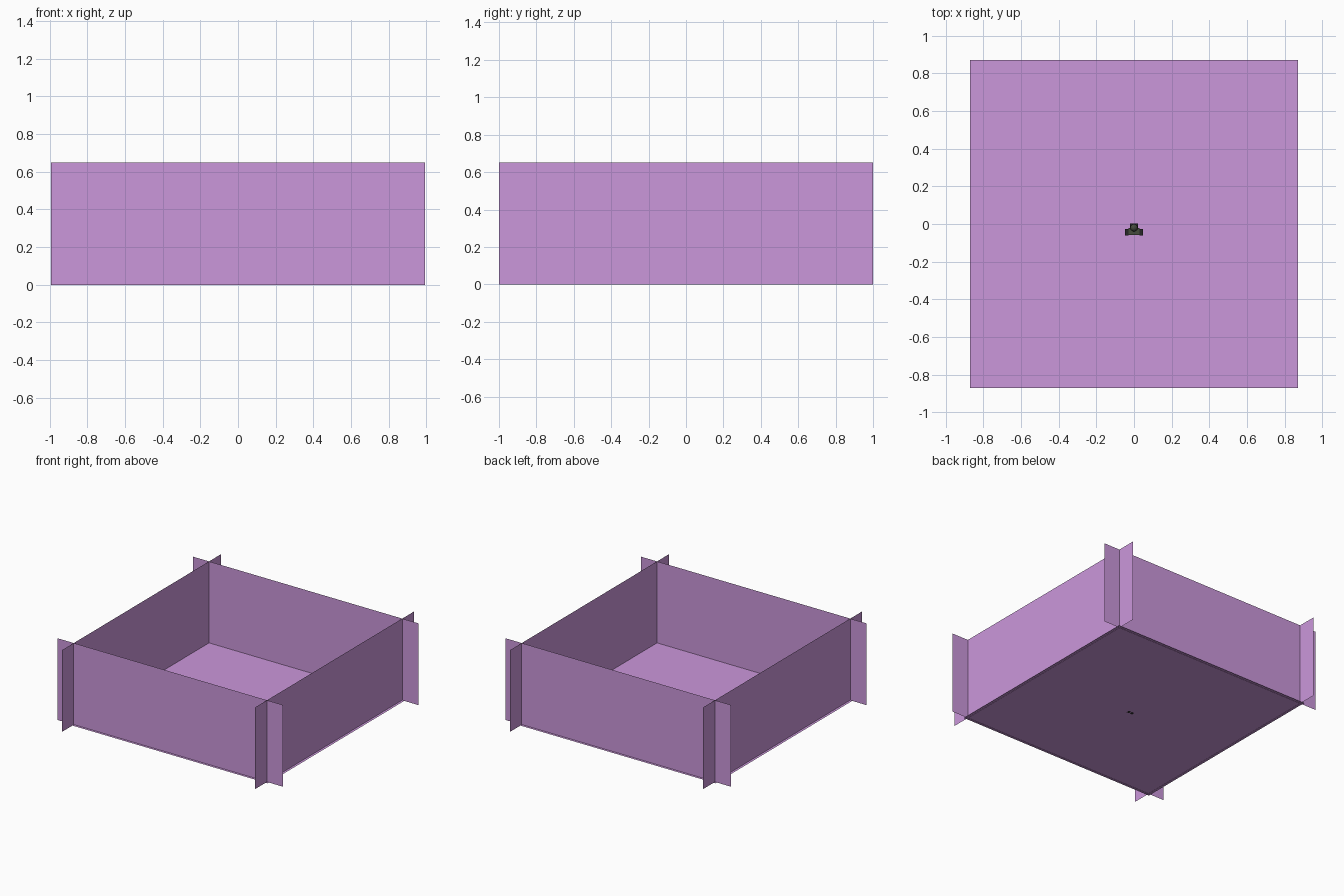
import bpy, bmesh
from mathutils import Vector

if "Cube" in bpy.data.objects:
    bpy.data.objects.remove(bpy.data.objects["Cube"])

def material(name, rgb):
    m = bpy.data.materials.new(name)
    m.diffuse_color = (*rgb, 1)
    m.use_nodes = True
    m.node_tree.nodes["Principled BSDF"].inputs["Base Color"].default_value = m.diffuse_color
    return m

PURPLE = material("purple", (0.6, 0.31, 0.71))
OLIVE = material("dark_olive", (0.06, 0.07, 0.045))
DARK = material("near_black", (0.02, 0.02, 0.02))

def finish(name, bm, mat):
    mesh = bpy.data.meshes.new(name)
    bm.to_mesh(mesh)
    bm.free()
    mesh.materials.append(mat)
    ob = bpy.data.objects.new(name, mesh)
    bpy.context.collection.objects.link(ob)
    return ob

def sheet(name, corner, u, v, mat):
    """Single flat sheet spanned by u and v."""
    bm = bmesh.new()
    c, u, v = Vector(corner), Vector(u), Vector(v)
    bm.faces.new([bm.verts.new(p) for p in (c, c + u, c + u + v, c + v)])
    return finish(name, bm, mat)

def box(name, centre, size, mat):
    bm = bmesh.new()
    bmesh.ops.create_cube(bm, size=1)
    for vert in bm.verts:
        vert.co = Vector(a * s + c for a, s, c in zip(vert.co, size, centre))
    return finish(name, bm, mat)

FLOOR, WALL, HEIGHT = 0.87, 0.85, 0.65
LONG_X, LONG_Y = 0.993, 1.0

# Floor, slightly larger than the ring of walls
sheet("floor", (-FLOOR, -FLOOR, 0.002), (2 * FLOOR, 0, 0), (0, 2 * FLOOR, 0), PURPLE)

# Thin walls that cross each other at the corners
for side, front_back, left_right in ((-1, "front", "left"), (1, "back", "right")):
    sheet(front_back + "_wall", (-LONG_X, side * WALL, 0),
          (2 * LONG_X, 0, 0), (0, 0, HEIGHT), PURPLE)
    sheet(left_right + "_wall", (side * WALL, -LONG_Y, 0),
          (0, 2 * LONG_Y, 0), (0, 0, HEIGHT), PURPLE)

# Tiny figure standing in the middle of the floor
for side, label in ((-1, "left"), (1, "right")):
    box(label + "_leg", (side * 0.014, -0.04, 0.03), (0.022, 0.026, 0.056), DARK)
    box(label + "_arm", (side * 0.038, -0.044, 0.076), (0.018, 0.034, 0.052), DARK)
box("torso", (0, -0.04, 0.08), (0.058, 0.036, 0.05), OLIVE)
box("backpack", (0, -0.011, 0.08), (0.04, 0.026, 0.044), DARK)

# Rounded head
bm = bmesh.new()
bmesh.ops.create_uvsphere(bm, u_segments=12, v_segments=8, radius=0.02)
bmesh.ops.translate(bm, verts=bm.verts, vec=(0, -0.02, 0.121))
for f in bm.faces:
    f.smooth = True
finish("head", bm, OLIVE)
